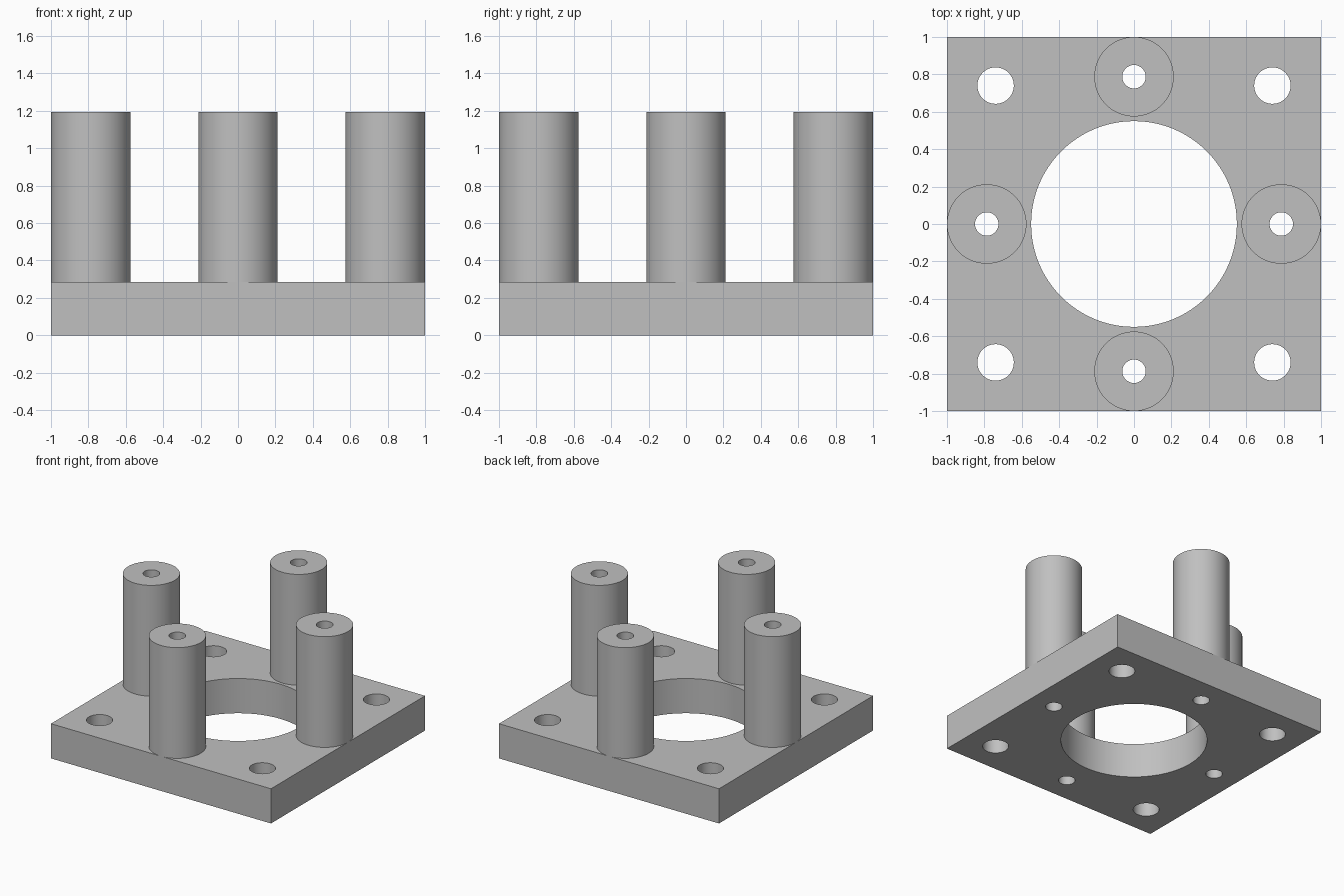
import bpy
import bmesh
from math import cos, sin, pi

default = bpy.data.objects.get("Cube")
if default:
    bpy.data.objects.remove(default, do_unlink=True)

PLATE_TOP, POST_TOP = 0.285, 1.195
POST_OFFSET, POST_R, BORE_R = 0.7875, 0.2125, 0.0625
CORNER_OFFSET, CORNER_R, CENTRE_R = 0.74, 0.0975, 0.55

grey = bpy.data.materials.new("plain grey")
grey.use_nodes = True
colour = (0.527, 0.527, 0.527, 1)
grey.diffuse_color = colour
grey.node_tree.nodes["Principled BSDF"].inputs["Base Color"].default_value = colour


def make_object(name, bm):
    bmesh.ops.recalc_face_normals(bm, faces=bm.faces)
    mesh = bpy.data.meshes.new(name)
    bm.to_mesh(mesh)
    bm.free()
    mesh.materials.append(grey)
    obj = bpy.data.objects.new(name, mesh)
    bpy.context.collection.objects.link(obj)
    return obj


def select_only(obj):
    bpy.ops.object.select_all(action="DESELECT")
    obj.select_set(True)
    bpy.context.view_layer.objects.active = obj


def add_cylinder(bm, x, y, radius, segments):
    """Add a cutting cylinder that passes right through the plate."""
    made = bmesh.ops.create_cone(bm, cap_ends=True, segments=segments,
                                 radius1=radius, radius2=radius, depth=1)
    bmesh.ops.translate(bm, verts=made["verts"], vec=(x, y, PLATE_TOP / 2))


def make_post(name, x, y, segments=64):
    """Hollow post, open underneath where it joins the plate."""
    bm = bmesh.new()
    profile = [(POST_R, PLATE_TOP), (POST_R, POST_TOP),
               (BORE_R, POST_TOP), (BORE_R, PLATE_TOP)]
    rings = []
    for radius, z in profile:
        angles = [2 * pi * i / segments for i in range(segments)]
        rings.append([bm.verts.new((x + radius * cos(a), y + radius * sin(a), z))
                      for a in angles])
    for low, high in zip(rings, rings[1:]):
        for i in range(segments):
            j = (i + 1) % segments
            bm.faces.new((low[i], low[j], high[j], high[i]))
    post = make_object(name, bm)
    # Outward direction of the open tube is set by its top rim
    if max(post.data.polygons, key=lambda p: p.center.z).normal.z < 0:
        post.data.flip_normals()
    return post


# Square base plate
bm = bmesh.new()
bmesh.ops.create_cube(bm, size=2)
bmesh.ops.scale(bm, verts=bm.verts, vec=(1, 1, PLATE_TOP / 2))
bmesh.ops.translate(bm, verts=bm.verts, vec=(0, 0, PLATE_TOP / 2))
plate = make_object("base_plate", bm)

# Centre opening, corner bolt holes and post bores
directions = {"front": (0, -1), "back": (0, 1), "left": (1, 0), "right": (-1, 0)}
bm = bmesh.new()
add_cylinder(bm, 0, 0, CENTRE_R, 96)
for sx in (-1, 1):
    for sy in (-1, 1):
        add_cylinder(bm, sx * CORNER_OFFSET, sy * CORNER_OFFSET, CORNER_R, 48)
for dx, dy in directions.values():
    add_cylinder(bm, dx * POST_OFFSET, dy * POST_OFFSET, BORE_R, 64)
cutter = make_object("hole_cutter", bm)
cutter.hide_render = True

cut = plate.modifiers.new("holes", "BOOLEAN")
cut.operation = "DIFFERENCE"
cut.solver = "EXACT"
cut.object = cutter
select_only(plate)
bpy.ops.object.modifier_apply(modifier=cut.name)
bpy.data.objects.remove(cutter, do_unlink=True)

# Four hollow posts, one at the middle of each side
parts = [plate]
for side, (dx, dy) in directions.items():
    parts.append(make_post(side + "_post", dx * POST_OFFSET, dy * POST_OFFSET))

# Smooth round walls with crisp edges
for part in parts:
    select_only(part)
    bpy.ops.object.shade_smooth_by_angle(angle=pi / 6)
